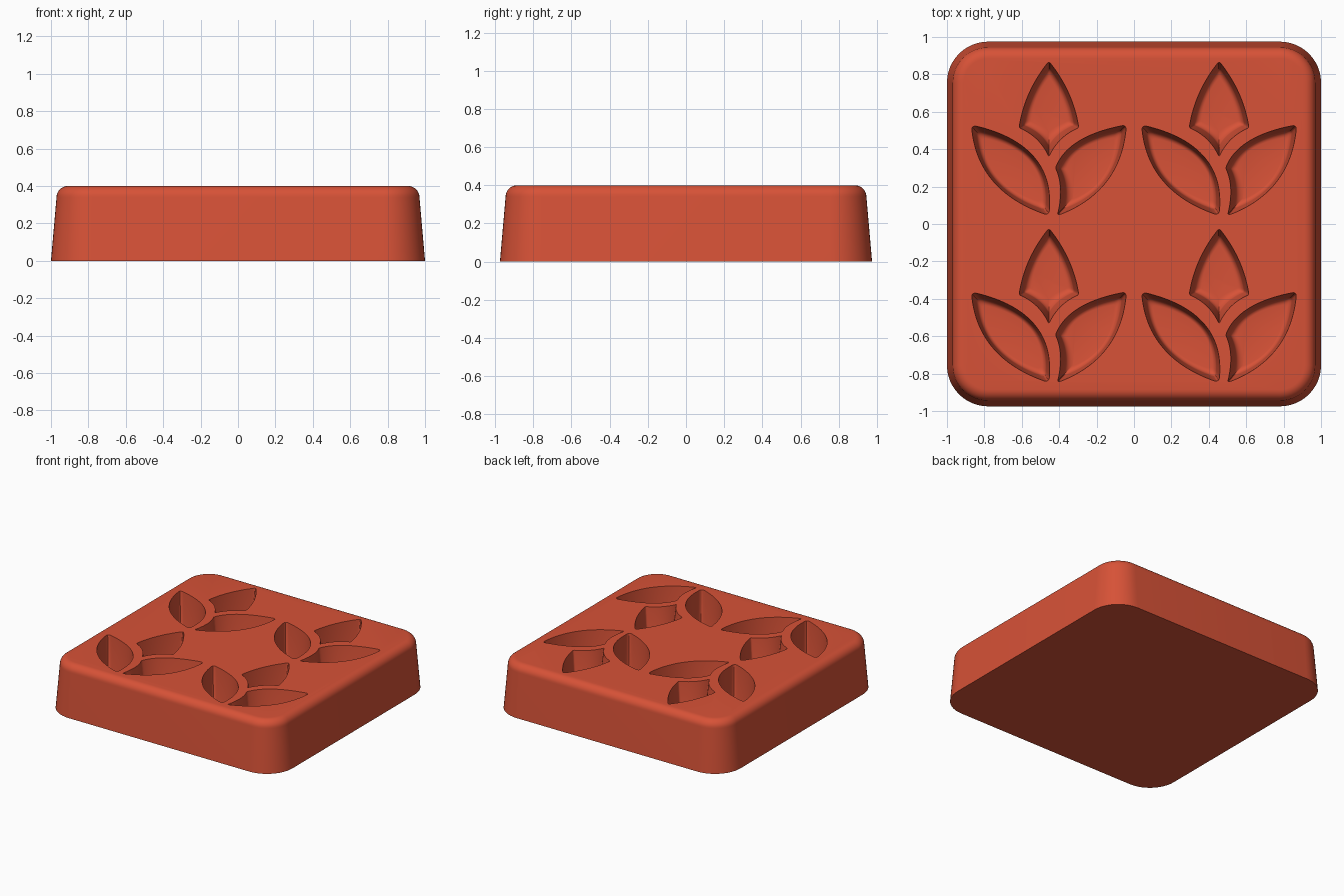
import bpy, bmesh, math
from mathutils import Vector

cube = bpy.data.objects.get("Cube")
if cube:
    bpy.data.objects.remove(cube, do_unlink=True)

clay = bpy.data.materials.new("terracotta red")
clay.use_nodes = True
clay.diffuse_color = (0.68, 0.084, 0.038, 1)
clay.node_tree.nodes["Principled BSDF"].inputs["Base Color"].default_value = clay.diffuse_color

HEIGHT, FLOOR, DRAFT = 0.4, 0.12, math.tan(math.radians(5))


def loft(bm, rings):
    """Skin a stack of equal-length rings (bottom to top) and cap both ends."""
    rows = [[bm.verts.new(p) for p in ring] for ring in rings]
    n = len(rows[0])
    for low, high in zip(rows, rows[1:]):
        for i in range(n):
            j = (i + 1) % n
            bm.faces.new((low[i], low[j], high[j], high[i]))
    bm.faces.new(rows[0][::-1])
    bm.faces.new(rows[-1])


def make_object(name, bm):
    bmesh.ops.recalc_face_normals(bm, faces=bm.faces)
    mesh = bpy.data.meshes.new(name)
    bm.to_mesh(mesh)
    bm.free()
    mesh.materials.append(clay)
    obj = bpy.data.objects.new(name, mesh)
    bpy.context.collection.objects.link(obj)
    return obj


def rounded_rect(inset, z, steps=12):
    hx, hy, r = 1 - inset, 0.975 - inset, 0.22 - inset
    pts = []
    for k, (sx, sy) in enumerate([(1, 1), (-1, 1), (-1, -1), (1, -1)]):
        for i in range(steps + 1):
            a = math.pi / 2 * (k + i / steps)
            pts.append((sx * (hx - r) + r * math.cos(a), sy * (hy - r) + r * math.sin(a), z))
    return pts


def offset_polygon(points, d):
    """Move every edge of a counter-clockwise polygon inward by d."""
    out = []
    for i, p in enumerate(points):
        e1 = (p - points[i - 1]).normalized()
        e2 = (points[(i + 1) % len(points)] - p).normalized()
        n1, n2 = Vector((-e1.y, e1.x)), Vector((-e2.y, e2.x))
        out.append(p + (n1 + n2) * d / (1 + n1.dot(n2)))
    return out


def petal_ring(controls, inset, z, centre):
    """Outline from alternating corner and curve-control points, corners softened."""
    c = offset_polygon([Vector(p) for p in controls], inset)
    pts, steps = [], 12
    for i in range(0, len(c), 2):
        a, b, e = c[i], c[i + 1], c[(i + 2) % len(c)]
        for s in range(steps):
            t = s / steps
            pts.append(a * (1 - t) ** 2 + b * 2 * t * (1 - t) + e * t * t)
    for _ in range(2):
        pts = [q for i, p in enumerate(pts) for q in
               (p.lerp(pts[(i + 1) % len(pts)], 0.25), p.lerp(pts[(i + 1) % len(pts)], 0.75))]
    return [(p.x + centre[0], p.y + centre[1], z) for p in pts]


# Block: drafted sides, rounded top edge
bm = bmesh.new()
radius = 0.06
rings = [rounded_rect(0, 0)]
shoulder = HEIGHT - radius
for i in range(9):
    a = math.pi / 2 * i / 8
    rings.append(rounded_rect(shoulder * DRAFT + radius * (1 - math.cos(a)),
                              shoulder + radius * math.sin(a)))
loft(bm, rings)
block = make_object("mould_block", bm)

# Petal outlines, counter-clockwise, relative to each flower
petals = [
    [(0, 0.87), (-0.13, 0.71), (-0.16, 0.515), (-0.05, 0.47),
     (0, 0.36), (0.05, 0.47), (0.16, 0.515), (0.13, 0.71)],
    [(-0.415, 0.53), (-0.39, 0.17), (0, 0.045), (0.05, 0.43)],
    [(0.415, 0.53), (0.10, 0.475), (0.035, 0.30), (0.085, 0.2), (0.045, 0.045), (0.39, 0.17)],
]

# Cavities: drafted walls with a filleted floor
bm = bmesh.new()
fillet = 0.03
for cx in (-0.455, 0.455):
    for cy in (0, -0.893):
        for petal in petals:
            rings = []
            for i in range(6):
                a = math.pi / 2 * i / 5
                z = FLOOR + fillet * (1 - math.cos(a))
                inset = (HEIGHT - z) * DRAFT + fillet * (1 - math.sin(a))
                rings.append(petal_ring(petal, inset, z, (cx, cy)))
            rings.append(petal_ring(petal, -0.02 * DRAFT, HEIGHT + 0.02, (cx, cy)))
            loft(bm, rings)
cutter = make_object("petal_cutter", bm)
cutter.hide_render = True

cut = block.modifiers.new("petal cavities", 'BOOLEAN')
cut.operation = 'DIFFERENCE'
cut.solver = 'EXACT'
cut.object = cutter
bpy.ops.object.select_all(action='DESELECT')
block.select_set(True)
bpy.context.view_layer.objects.active = block
bpy.ops.object.modifier_apply(modifier=cut.name)
bpy.data.objects.remove(cutter, do_unlink=True)
bpy.ops.object.shade_smooth_by_angle(angle=math.radians(30))
